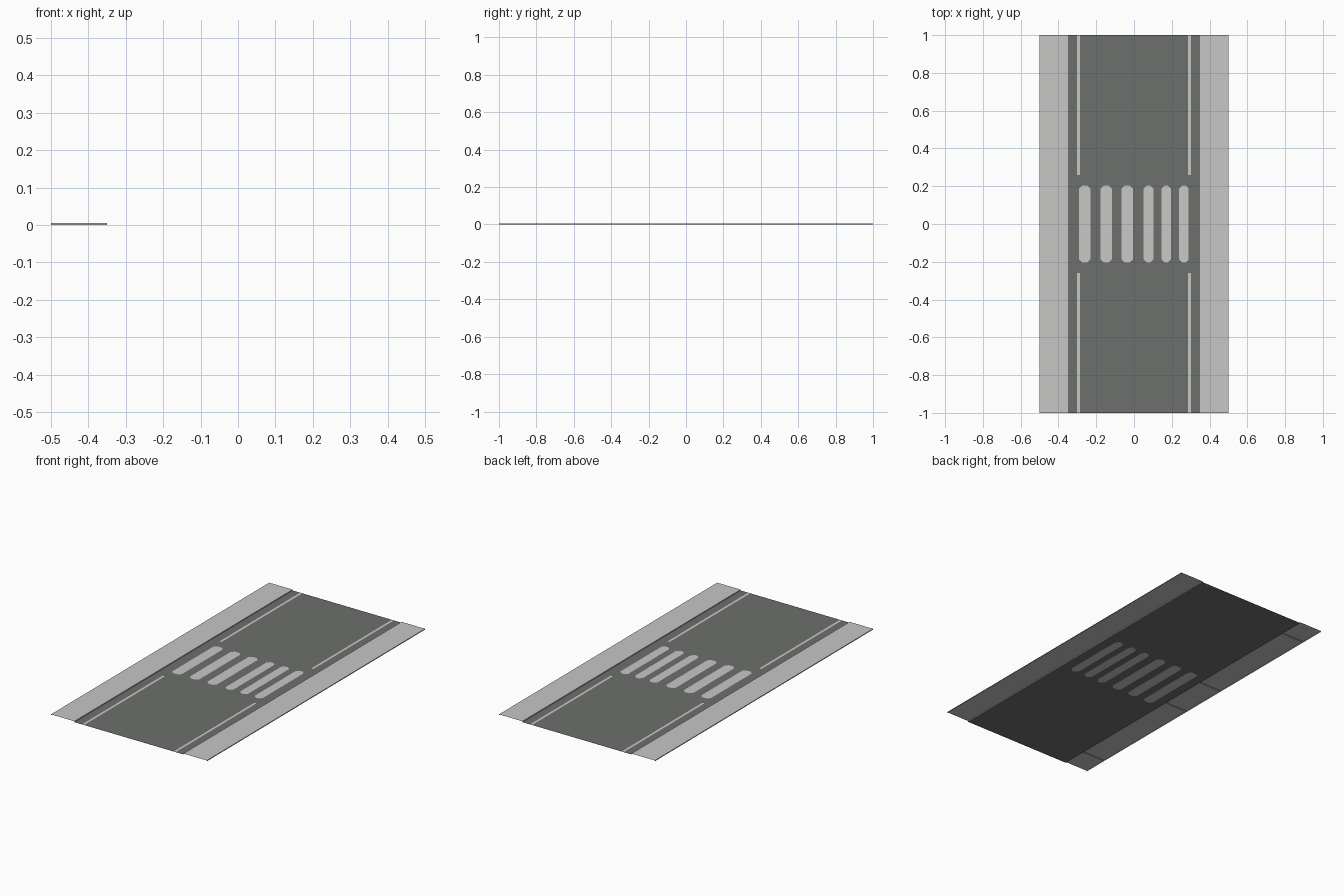
import bpy, bmesh

if "Cube" in bpy.data.objects:
    bpy.data.objects.remove(bpy.data.objects["Cube"])


def material(name, rgb):
    m = bpy.data.materials.new(name)
    m.diffuse_color = (*rgb, 1.0)
    m.use_nodes = True
    m.node_tree.nodes["Principled BSDF"].inputs["Base Color"].default_value = m.diffuse_color
    return m


ASPHALT = material("asphalt grey", (0.155, 0.163, 0.152))
CONCRETE = material("pale concrete", (0.57, 0.57, 0.565))
PAINT = material("road paint", (0.58, 0.58, 0.575))


def finish(name, bm, mat):
    me = bpy.data.meshes.new(name)
    bm.to_mesh(me)
    bm.free()
    me.materials.append(mat)
    ob = bpy.data.objects.new(name, me)
    bpy.context.collection.objects.link(ob)
    return ob


def quads(name, faces, mat):
    bm = bmesh.new()
    for f in faces:
        bm.faces.new([bm.verts.new(p) for p in f])
    bmesh.ops.remove_doubles(bm, verts=bm.verts[:], dist=1e-6)
    return finish(name, bm, mat)


def rect(x0, x1, y0, y1, z):
    return [(x0, y0, z), (x1, y0, z), (x1, y1, z), (x0, y1, z)]


def stripe_outline(cx, w):
    # long bar with chamfered corners
    h, c, L = w / 2, 0.016, 0.203
    return [(cx - h + c, -L, 0), (cx + h - c, -L, 0), (cx + h, -L + c, 0), (cx + h, L - c, 0),
            (cx + h - c, L, 0), (cx - h + c, L, 0), (cx - h, L - c, 0), (cx - h, -L + c, 0)]


W, CURB, H = 0.5, 0.35, 0.005

# Crossing bars: three wide ones on the left, three narrower on the right
bars = [stripe_outline(-0.26 + 0.1125 * i, 0.061) for i in range(3)]
bars += [stripe_outline(0.077 + 0.0935 * i, 0.051) for i in range(3)]

# Road deck with the bars cut out of it
bm = bmesh.new()
for loop in [rect(-CURB, CURB, -1, 1, 0)] + bars:
    vs = [bm.verts.new(p) for p in loop]
    for a, b in zip(vs, vs[1:] + vs[:1]):
        bm.edges.new((a, b))
bmesh.ops.triangle_fill(bm, edges=bm.edges[:], use_beauty=True, normal=(0, 0, 1))
for f in bm.faces:
    f.normal_update()
    if f.normal.z < 0:
        f.normal_flip()
finish("road_deck", bm, ASPHALT)

# Painted bars filling the cut-outs
quads("crossing_bars", bars, PAINT)

# Thin edge lines either side of the crossing
lines = []
for sx in (-1, 1):
    for y0, y1 in ((-1, -0.26), (0.26, 1)):
        x = sx * 0.294
        lines.append(rect(x - 0.007, x + 0.007, y0, y1, 0.0004))
quads("edge_lines", lines, PAINT)

# Raised pavements: open shells with a top, a kerb face and an outer face
for sx, name in ((-1, "left_pavement"), (1, "right_pavement")):
    x0, x1 = sorted((sx * CURB, sx * W))
    faces = [rect(x0, x1, -1, 1, H),
             [(x1, -1, 0), (x1, 1, 0), (x1, 1, H), (x1, -1, H)],
             [(x0, 1, 0), (x0, -1, 0), (x0, -1, H), (x0, 1, H)]]
    if sx < 0:  # cross ribs below the left slab
        for y in (-0.85, -0.145, 0.145, 0.85):
            faces.append([(x0, y, 0), (x1, y, 0), (x1, y, H), (x0, y, H)])
    quads(name, faces, CONCRETE)
